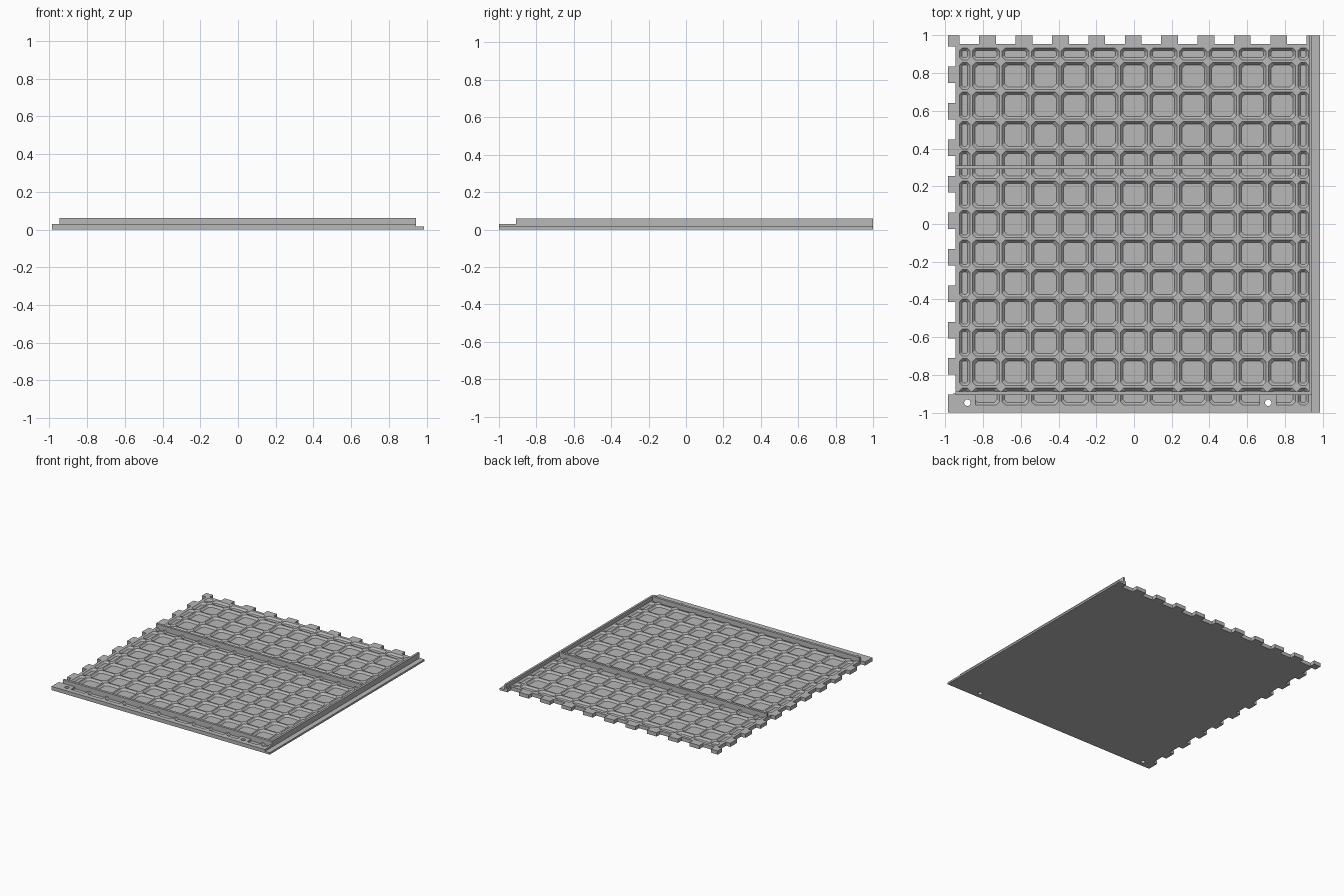
import bpy, bmesh
from math import cos, sin, tau

PITCH, HALF = 0.157, 0.072          # pocket spacing and half opening
SKIN, DECK, TOP = 0.015, 0.03, 0.06  # floor, grid and wall heights
X0, X1 = -0.987, 0.943               # panel sides without the right lip

old = bpy.data.objects.get("Cube")
if old:
    bpy.data.objects.remove(old, do_unlink=True)

grey = bpy.data.materials.new("panel_grey")
grey.use_nodes = True
grey.diffuse_color = (0.48, 0.48, 0.48, 1)
grey.node_tree.nodes["Principled BSDF"].inputs["Base Color"].default_value = grey.diffuse_color


def loft(bm, low, high, z0, z1):
    """Closed solid between two outlines of equal length."""
    a = [bm.verts.new((x, y, z0)) for x, y in low]
    b = [bm.verts.new((x, y, z1)) for x, y in high]
    n = len(a)
    bm.faces.new(a[::-1])
    bm.faces.new(b)
    for i in range(n):
        j = (i + 1) % n
        bm.faces.new((a[i], a[j], b[j], b[i]))


def rect(x0, x1, y0, y1):
    return [(x0, y0), (x1, y0), (x1, y1), (x0, y1)]


def box(bm, x0, x1, y0, y1, z0, z1):
    r = rect(x0, x1, y0, y1)
    loft(bm, r, r, z0, z1)


def octagon(x0, x1, y0, y1, inset):
    """Rectangle with cut corners, shrunk by inset."""
    x0, x1, y0, y1 = x0 + inset, x1 - inset, y0 + inset, y1 - inset
    c = min(0.018, 0.25 * (x1 - x0), 0.25 * (y1 - y0))
    return [(x0 + c, y0), (x1 - c, y0), (x1, y0 + c), (x1, y1 - c),
            (x1 - c, y1), (x0 + c, y1), (x0, y1 - c), (x0, y0 + c)]


def finish(bm, name):
    bmesh.ops.recalc_face_normals(bm, faces=bm.faces)
    mesh = bpy.data.meshes.new(name)
    bm.to_mesh(mesh)
    bm.free()
    mesh.materials.append(grey)
    ob = bpy.data.objects.new(name, mesh)
    bpy.context.collection.objects.link(ob)
    return ob


def solid(name, *dims):
    bm = bmesh.new()
    box(bm, *dims)
    return finish(bm, name)


def combine(target, tool, operation):
    """Apply a boolean and drop the helper."""
    mod = target.modifiers.new(operation.lower(), "BOOLEAN")
    mod.operation, mod.object, mod.solver = operation, tool, "EXACT"
    bpy.context.view_layer.objects.active = target
    bpy.ops.object.modifier_apply(modifier=mod.name)
    bpy.data.objects.remove(tool, do_unlink=True)


# Base panel
panel = solid("grid_panel", X0, X1, -1, 1, 0, DECK)

# Sloped pockets, clipped at the panel borders
cut = bmesh.new()
slope, rise = 0.013 / (DECK - SKIN), 0.004
for i in range(-6, 7):
    for j in range(-6, 7):
        x, y = i * PITCH, j * PITCH
        area = (max(x - HALF, -0.925), min(x + HALF, 0.925),
                max(y - HALF, -0.96), min(y + HALF, 0.933))
        loft(cut, octagon(*area, 0.013), octagon(*area, -slope * rise), SKIN, DECK + rise)

# Notches leaving the joint teeth on the left and back edges
for i in range(10):
    y = 0.889 - 0.1935 * i
    box(cut, -1.1, -0.948, y - 0.053, y + 0.053, -0.1, 0.1)
    x = -0.873 + 0.193 * i
    box(cut, x - 0.052, x + 0.052, 0.955, 1.1, -0.1, 0.1)
combine(panel, finish(cut, "pocket_cutter"), "DIFFERENCE")

# Solid pads around the fixing holes
pads = bmesh.new()
for x0, x1 in ((-0.96, -0.84), (0.665, 0.755)):
    box(pads, x0, x1, -0.98, -0.9, 0.005, DECK)
combine(panel, finish(pads, "pads"), "UNION")

holes = bmesh.new()
for cx in (-0.884, 0.712):
    ring = [(cx + 0.017 * cos(tau * k / 20), -0.948 + 0.017 * sin(tau * k / 20)) for k in range(20)]
    loft(holes, ring, ring, -0.1, 0.1)
combine(panel, finish(holes, "hole_cutter"), "DIFFERENCE")

# Tall walls, cross rib and the thin lip on the right side
solid("front_wall", -0.948, 0.93, -0.908, -0.888, 0.004, TOP)
solid("cross_rib", -0.948, 0.93, 0.292, 0.31, 0.004, TOP)
solid("side_rail", 0.927, X1 + 0.001, -0.908, 1, 0.004, TOP)
solid("side_lip", 0.935, 0.987, -1, 1, 0, SKIN)
